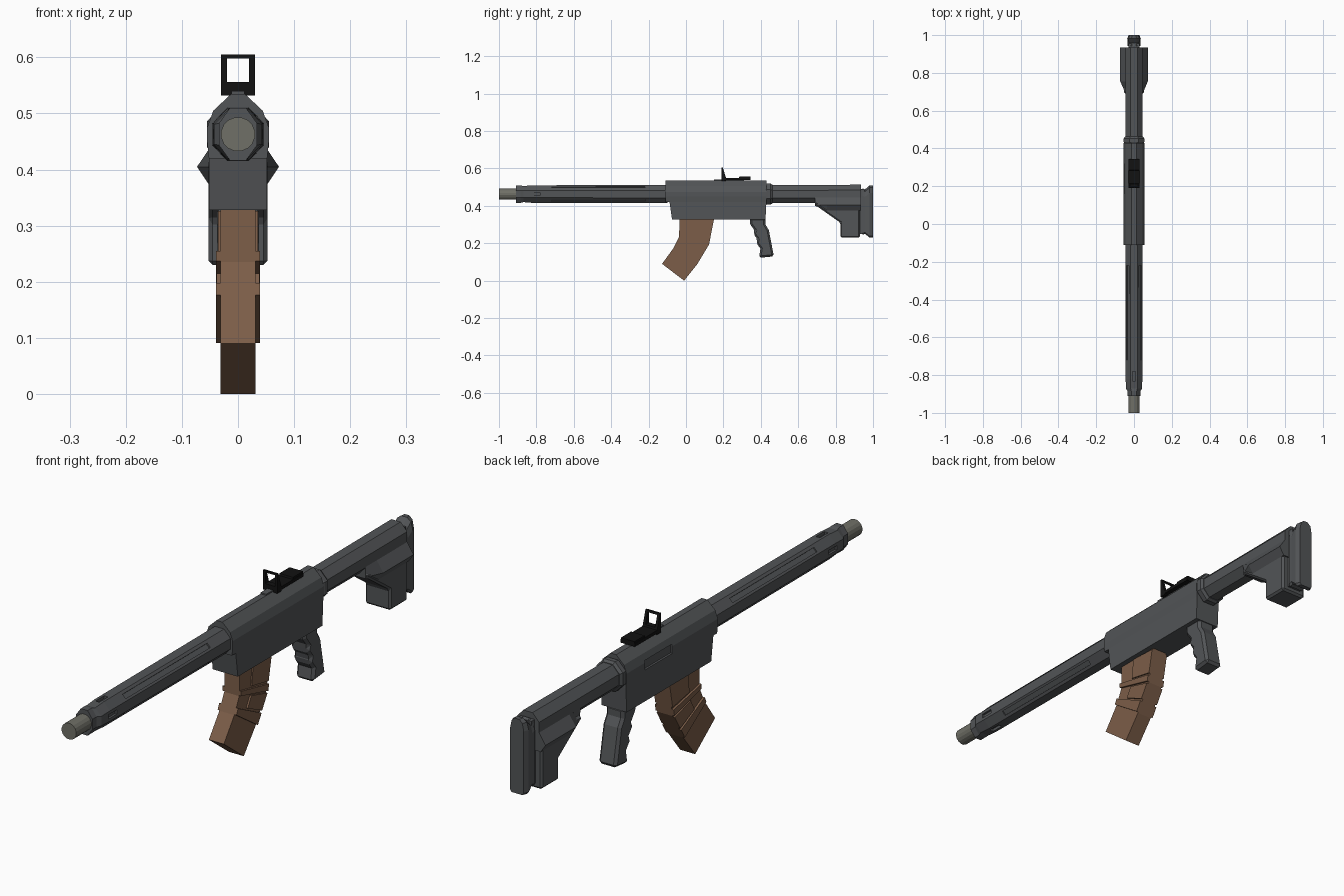
import bpy, bmesh, math
from mathutils import Vector

if "Cube" in bpy.data.objects:
    bpy.data.objects.remove(bpy.data.objects["Cube"])


def material(name, rgb):
    m = bpy.data.materials.new(name)
    m.diffuse_color = (*rgb, 1)
    m.use_nodes = True
    m.node_tree.nodes["Principled BSDF"].inputs["Base Color"].default_value = m.diffuse_color
    return m


GREY = material("dark_grey", (0.085, 0.09, 0.095))
BROWN = material("brown", (0.20, 0.11, 0.065))
BLACK = material("black", (0.006, 0.006, 0.006))
STEEL = material("steel", (0.16, 0.16, 0.135))


def loft(name, rings, mat=GREY):
    """Skin closed rings of 3D points and cap both ends."""
    bm = bmesh.new()
    vs = [[bm.verts.new(p) for p in r] for r in rings]
    n = len(rings[0])
    for a, b in zip(vs, vs[1:]):
        for i in range(n):
            bm.faces.new((a[i], a[(i + 1) % n], b[(i + 1) % n], b[i]))
    bm.faces.new(vs[0])
    bm.faces.new(vs[-1])
    bmesh.ops.recalc_face_normals(bm, faces=bm.faces)
    me = bpy.data.meshes.new(name)
    bm.to_mesh(me)
    bm.free()
    ob = bpy.data.objects.new(name, me)
    bpy.context.collection.objects.link(ob)
    me.materials.append(mat)
    return ob


def plate(name, yz, half, mat=GREY, bevel=0):
    """Side profile extruded across x, with optional chamfer."""
    ob = loft(name, [[(x, y, z) for y, z in yz] for x in (-half, half)], mat)
    if bevel:
        m = ob.modifiers.new("chamfer", 'BEVEL')
        m.width, m.segments, m.limit_method = bevel, 1, 'ANGLE'
        m.angle_limit = math.radians(50)
    return ob


def tube(name, spec, sides=8, z=0.463, mat=GREY):
    """Faceted body along y; spec holds (y, half width, half height)."""
    k = 1 / math.cos(math.pi / sides)
    ang = [(i + 0.5) * 2 * math.pi / sides for i in range(sides)]
    return loft(name, [[(w * k * math.cos(a), y, z + h * k * math.sin(a)) for a in ang]
                       for y, w, h in spec], mat)


def box(name, x0, x1, y0, y1, z0, z1, mat=GREY):
    return loft(name, [[(x0, y, z0), (x1, y, z0), (x1, y, z1), (x0, y, z1)] for y in (y0, y1)], mat)


def cut(ob, cutter):
    m = ob.modifiers.new("cut", 'BOOLEAN')
    m.operation, m.solver, m.object = 'DIFFERENCE', 'EXACT', cutter
    cutter.hide_render = True
    cutter.hide_set(True)


def mirrored(half):
    return half + [(-x, z) for x, z in reversed(half)]


# Barrel and handguard
tube("barrel", [(-1.0, 0.03, 0.03), (-0.85, 0.03, 0.03)], 16, mat=STEEL)
guard = tube("handguard", [(-0.91, 0.034, 0.047), (-0.885, 0.034, 0.047), (-0.87, 0.043, 0.043),
                           (-0.82, 0.044, 0.047), (-0.10, 0.046, 0.048)])

# Slots near the muzzle, long side grooves on the angled faces
for i in range(4):
    a = math.radians(i * 90)
    c = box(f"vent_cutter_{i}", 0.036, 0.07, -0.83, -0.78, -0.008, 0.008)
    c.location.z, c.rotation_euler.y = 0.463, a
    cut(guard, c)
for i, deg in enumerate((45, 135, 225, 315)):
    c = box(f"groove_cutter_{i}", 0.041, 0.07, -0.72, -0.22, -0.009, 0.009)
    c.location.z, c.rotation_euler.y = 0.463, math.radians(deg)
    cut(guard, c)

# Receiver: faceted upper, flat-sided lower
upper = mirrored([(0.012, 0.535), (0.044, 0.505), (0.055, 0.475), (0.055, 0.45), (0.052, 0.42)])
receiver = loft("receiver_upper", [[(x, y, z) for x, z in upper] for y in (-0.11, 0.43)])
cut(receiver, box("port_cutter", -0.08, -0.047, 0.16, 0.32, 0.448, 0.482))
plate("receiver_lower", [(-0.088, 0.422), (-0.075, 0.328), (0.425, 0.328), (0.43, 0.422)], 0.052)

# Collar, stock tube
tube("stock_collar", [(0.425, 0.05, 0.052), (0.435, 0.055, 0.057), (0.452, 0.055, 0.057),
                      (0.462, 0.048, 0.05)])
tube("stock_tube", [(0.45, 0.046, 0.048), (0.91, 0.046, 0.05), (0.935, 0.046, 0.05)])


# Stock: ridged cheek body, lower block, butt pad
def ridge(y, w, low):
    s = mirrored([(0.042, 0.47), (0.046, 0.445), (w, 0.405), (min(w, 0.053), low)])
    return [(x, y, z) for x, z in s]


loft("stock_body", [ridge(0.69, 0.044, 0.40), ridge(0.755, 0.073, 0.375), ridge(0.935, 0.073, 0.375)])
plate("stock_lower", [(0.69, 0.42), (0.69, 0.405), (0.825, 0.31), (0.825, 0.23), (0.93, 0.23),
                      (0.93, 0.42)], 0.053, bevel=0.012)
box("butt_spacer", -0.028, 0.028, 0.925, 0.955, 0.25, 0.49)


def pad(y, w, z0, z1):
    s = mirrored([(w * 0.35, z1), (w * 0.8, z1 - 0.012), (w, z1 - 0.04), (w, z0 + 0.008), (w * 0.8, z0)])
    return [(x, y, z) for x, z in s]


loft("butt_pad", [pad(0.943, 0.034, 0.245, 0.495), pad(0.957, 0.034, 0.25, 0.488),
                  pad(0.982, 0.036, 0.23, 0.51), pad(1.0, 0.028, 0.23, 0.51)])

# Grip with finger grooves
plate("grip", [(0.34, 0.335), (0.344, 0.30), (0.368, 0.268), (0.36, 0.25), (0.382, 0.222),
               (0.376, 0.20), (0.398, 0.172), (0.39, 0.122), (0.47, 0.13), (0.443, 0.27),
               (0.425, 0.30), (0.425, 0.335)], 0.037, bevel=0.011)

# Curved magazine: front/back edge pairs from top to bottom
MAG = [((-0.034, 0.345), (0.153, 0.345)), ((-0.037, 0.235), (0.123, 0.193)),
       ((-0.066, 0.175), (0.06, 0.088)), ((-0.128, 0.09), (-0.01, 0.0))]


def mag_point(t, u):
    i = min(int(t), 2)
    edge = [Vector(MAG[i][k]).lerp(Vector(MAG[i + 1][k]), t - i) for k in (0, 1)]
    return tuple(edge[0].lerp(edge[1], u))


def mag_part(name, ts, u0, u1, half):
    pts = [mag_point(t, u0) for t in ts] + [mag_point(t, u1) for t in reversed(ts)]
    return plate(name, pts, half, BROWN)


mag_part("magazine_core", [0, 1, 2, 3], 0, 1, 0.031)
mag_part("magazine_band_upper", [0.82, 0.98], 0, 1.0, 0.039)
mag_part("magazine_band_lower", [1.62, 1.97], 0, 1.0, 0.039)
mag_part("magazine_side_panel", [1.04, 1.55], 0.4, 1.0, 0.038)
mag_part("magazine_top_panel", [0.15, 0.76], 0.4, 1.0, 0.036)

# Open reflex sight on a small mount
box("sight_mount", -0.012, 0.012, 0.15, 0.31, 0.525, 0.54)
box("sight_base", -0.03, 0.03, 0.195, 0.345, 0.537, 0.549, BLACK)
plate("sight_housing", [(0.28, 0.54), (0.285, 0.556), (0.345, 0.556), (0.345, 0.54)], 0.028, BLACK)
frame = plate("sight_frame", [(0.19, 0.532), (0.19, 0.605), (0.197, 0.605), (0.215, 0.545),
                              (0.215, 0.532)], 0.03, BLACK)
cut(frame, box("lens_cutter", -0.02, 0.02, 0.15, 0.25, 0.556, 0.598))
